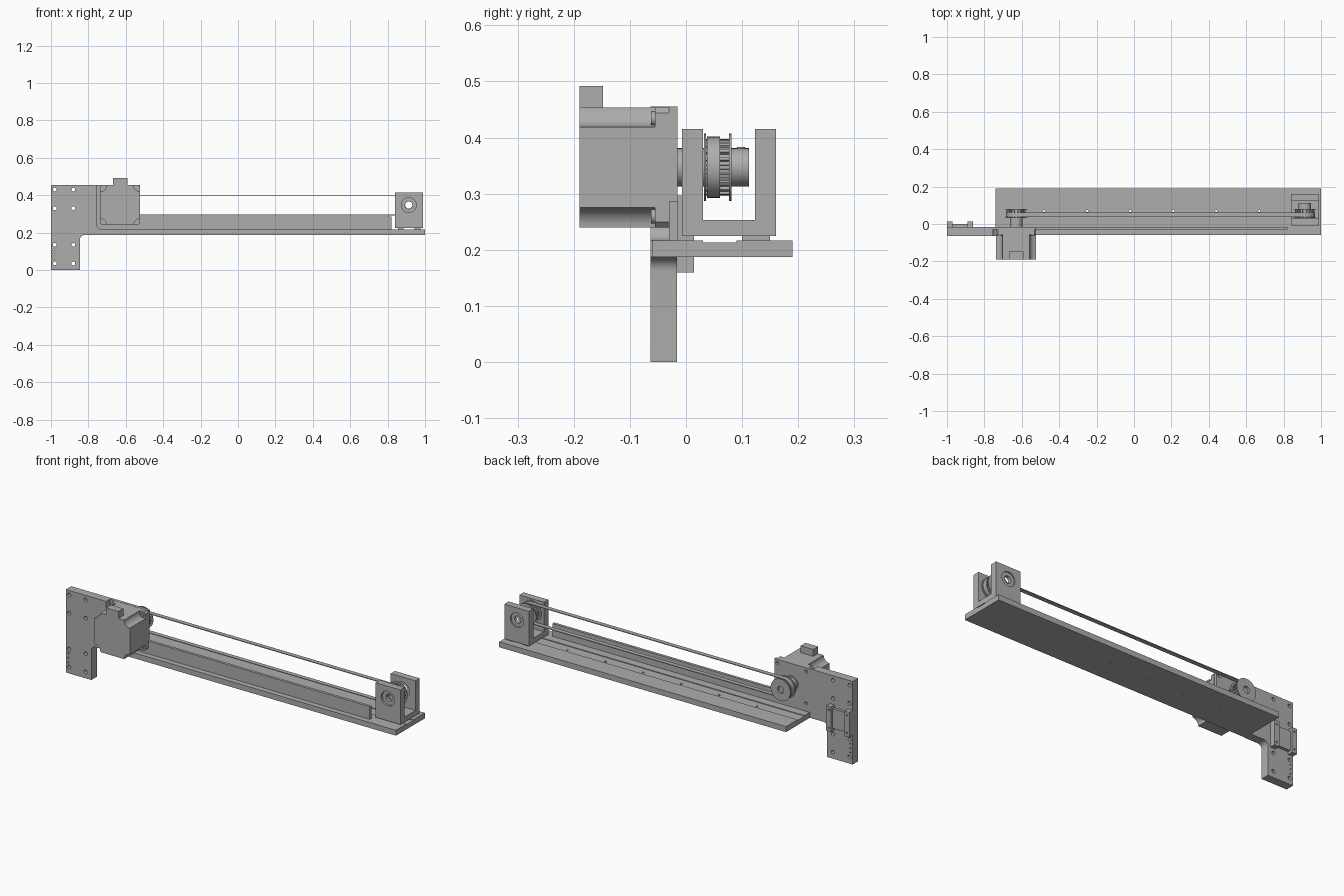
import bpy, bmesh
from math import sin, cos, pi, radians

old = bpy.data.objects.get("Cube")
if old:
    bpy.data.objects.remove(old, do_unlink=True)

grey = bpy.data.materials.new("plain_grey")
grey.use_nodes = True
grey.diffuse_color = (0.42, 0.42, 0.42, 1)
grey.node_tree.nodes["Principled BSDF"].inputs["Base Color"].default_value = grey.diffuse_color


def arc(cx, cz, r, a0, a1, n=8):
    """Points on an arc in the xz plane, angles in degrees."""
    steps = [radians(a0 + (a1 - a0) * i / n) for i in range(n + 1)]
    return [(cx + r * cos(a), cz + r * sin(a)) for a in steps]


def finish(bm, name):
    bmesh.ops.recalc_face_normals(bm, faces=bm.faces)
    mesh = bpy.data.meshes.new(name)
    bm.to_mesh(mesh)
    bm.free()
    mesh.materials.append(grey)
    obj = bpy.data.objects.new(name, mesh)
    bpy.context.collection.objects.link(obj)
    return obj


def add_prism(bm, pts, y0, y1):
    front = bm.faces.new([bm.verts.new((x, y0, z)) for x, z in pts])
    new = bmesh.ops.extrude_face_region(bm, geom=[front], use_keep_orig=True)["geom"]
    verts = [v for v in new if isinstance(v, bmesh.types.BMVert)]
    bmesh.ops.translate(bm, vec=(0, y1 - y0, 0), verts=verts)


def prism(name, pts, y0, y1):
    bm = bmesh.new()
    add_prism(bm, pts, y0, y1)
    return finish(bm, name)


def rect(x0, x1, z0, z1):
    return [(x0, z0), (x1, z0), (x1, z1), (x0, z1)]


def box(name, x0, x1, y0, y1, z0, z1):
    return prism(name, rect(x0, x1, z0, z1), y0, y1)


def circle(x, z, r, n=32):
    return arc(x, z, r, 0, 360 - 360 / n, n - 1)


def rod(name, x, z, r, y0, y1, n=32):
    return smooth(prism(name, circle(x, z, r, n), y0, y1))


def activate(obj):
    bpy.ops.object.select_all(action='DESELECT')
    obj.select_set(True)
    bpy.context.view_layer.objects.active = obj


def smooth(obj):
    activate(obj)
    bpy.ops.object.shade_smooth_by_angle(angle=radians(30))
    return obj


def cut(obj, profiles, y0=-1, y1=1):
    """Cut prisms through the part, then drop the cutter."""
    bm = bmesh.new()
    for pts in profiles:
        add_prism(bm, pts, y0, y1)
    cutter = finish(bm, "cutter")
    cutter.hide_render = True
    mod = obj.modifiers.new("cut", 'BOOLEAN')
    mod.operation, mod.solver, mod.object = 'DIFFERENCE', 'EXACT', cutter
    activate(obj)
    bpy.ops.object.modifier_apply(modifier=mod.name)
    bpy.data.objects.remove(cutter, do_unlink=True)
    return smooth(obj)


MX, IX, AZ = -0.63, 0.913, 0.347      # motor axis, idler axis, axis height

# Base plate with a shallow groove and a row of screw holes
base = box("base_plate", -0.74, 1, -0.06, 0.19, 0.187, 0.217)
cut(base, [rect(-2, 2, 0.213, 0.3)], 0.03, 0.09)
bm = bmesh.new()
for i in range(6):
    new = bmesh.ops.create_cone(bm, cap_ends=True, segments=16, radius1=0.006, radius2=0.006, depth=1)
    bmesh.ops.translate(bm, vec=(-0.48 + 0.23 * i, 0.07, 0.2), verts=new["verts"])
drill = finish(bm, "drill")
drill.hide_render = True
mod = base.modifiers.new("holes", 'BOOLEAN')
mod.operation, mod.solver, mod.object = 'DIFFERENCE', 'EXACT', drill
activate(base)
bpy.ops.object.modifier_apply(modifier=mod.name)
bpy.data.objects.remove(drill, do_unlink=True)

# Mounting plate with a leg, filleted inside corner and screw holes
outline = [(-1, 0), (-0.845, 0)] + arc(-0.82, 0.162, 0.025, 180, 90)
outline += [(-0.74, 0.187), (-0.74, 0.217)] + arc(-0.73, 0.242, 0.025, 270, 180) + [(-0.755, 0.455), (-1, 0.455)]
plate = prism("mounting_plate", outline, -0.063, -0.016)
holes = [circle(x, z, 0.01, 16) for x in (-0.98, -0.88) for z in (0.035, 0.135, 0.33, 0.43)]
holes += [circle(-0.985, z, 0.004, 10) for z in (0.06, 0.085, 0.11)]
cut(plate, holes)

# Thin web behind the motor, running on as a long rail wall
web = prism("motor_web_and_rail", [(-0.756, 0.217), (0.82, 0.217), (0.82, 0.287), (-0.525, 0.287),
                                   (-0.525, 0.455), (-0.756, 0.455)], -0.03, -0.015)
cut(web, [circle(MX + sx * 0.087, AZ + sz * 0.087, 0.009, 16) for sx in (-1, 1) for sz in (-1, 1)]
    + [circle(MX, AZ, 0.04)])

# Sliding carriage on the back of the mounting plate
box("carriage_body", -0.97, -0.89, -0.017, 0.0, 0.175, 0.282)
for side, x in (("outer", -1), ("inner", -0.89)):
    column = box("carriage_column_" + side, x, x + 0.03, -0.017, 0.014, 0.16, 0.297)
    cut(column, [circle(x + 0.015, z, 0.005, 12) for z in (0.18, 0.277)], 0.004, 0.1)

# Motor: body with scooped corners, face flange, screws, connector
H = 0.107
body = []
for k in range(4):
    for x, z in arc(H, H, 0.035, 270, 180):
        a = k * pi / 2
        body.append((MX + x * cos(a) - z * sin(a), AZ + x * sin(a) + z * cos(a)))
smooth(prism("motor_body", body, -0.19, -0.055))
C = H - 0.01
flange = [(H, -C), (H, C), (C, H), (-C, H), (-H, C), (-H, -C), (-C, -H), (C, -H)]
prism("motor_flange", [(MX + x, AZ + z) for x, z in flange], -0.055, -0.03)
for sx in (-1, 1):
    for sz in (-1, 1):
        screw = rod("motor_screw", MX + sx * 0.087, AZ + sz * 0.087, 0.013, -0.062, -0.055, 16)
        cut(screw, [circle(MX + sx * 0.087, AZ + sz * 0.087, 0.006, 6)], -0.1, -0.057)
box("motor_connector", MX - 0.038, MX + 0.038, -0.19, -0.148, 0.44, 0.492)
rod("motor_shaft", MX, AZ, 0.018, -0.035, 0.07)


def pulley(name, x, hub0, hub1):
    """Toothed wheel between two rims, with a hub on one side."""
    teeth = []
    for i in range(20):
        for r, d in ((0.045, -0.27), (0.051, -0.2), (0.051, 0.2), (0.045, 0.27)):
            a = (i + d) * 2 * pi / 20
            teeth.append((x + r * cos(a), AZ + r * sin(a)))
    bore = [circle(x, AZ, 0.019)]
    cut(prism(name + "_teeth", teeth, 0.036, 0.077), bore)
    for rim, y in (("front", 0.032), ("back", 0.077)):
        cut(rod(name + "_rim_" + rim, x, AZ, 0.06, y, y + 0.004, 40), bore)
    hub = cut(rod(name + "_hub", x, AZ, 0.034, hub0, hub1), bore)
    y = (hub0 + hub1) / 2 + 0.002
    # Set screw on the hub
    bpy.ops.mesh.primitive_cylinder_add(vertices=16, radius=0.007, depth=0.006, location=(x, y, AZ + 0.033))
    screw = bpy.context.object
    screw.name = name + "_set_screw"
    screw.data.materials.append(grey)
    smooth(screw)


pulley("motor_pulley", MX, -0.016, 0.034)
pulley("idler_pulley", IX, 0.08, 0.112)


# Belt looped round both pulleys
def loop(r):
    return arc(IX, AZ, r, -90, 90, 20) + arc(MX, AZ, r, 90, 270, 20)


cut(prism("drive_belt", loop(0.0545), 0.037, 0.061), [loop(0.0505)])

# Idler bracket: two bored walls joined by a floor
box("idler_floor", 0.84, 0.99, 0.03, 0.123, 0.225, 0.253)
for side, y in (("front", -0.007), ("back", 0.123)):
    wall = box("idler_wall_" + side, 0.84, 0.99, y, y + 0.037, 0.225, 0.415)
    cut(wall, [circle(IX, AZ, 0.04)])
    # Bearing pressed into the wall
    ring = rod("idler_bearing_" + side, IX, AZ, 0.04, y + 0.012, y + 0.03)
    cut(ring, [circle(IX, AZ, 0.02)])

# Feet between the idler bracket and the base
for x in (0.855, 0.945):
    box("idler_spacer", x, x + 0.03, 0.1, 0.15, 0.217, 0.226)
